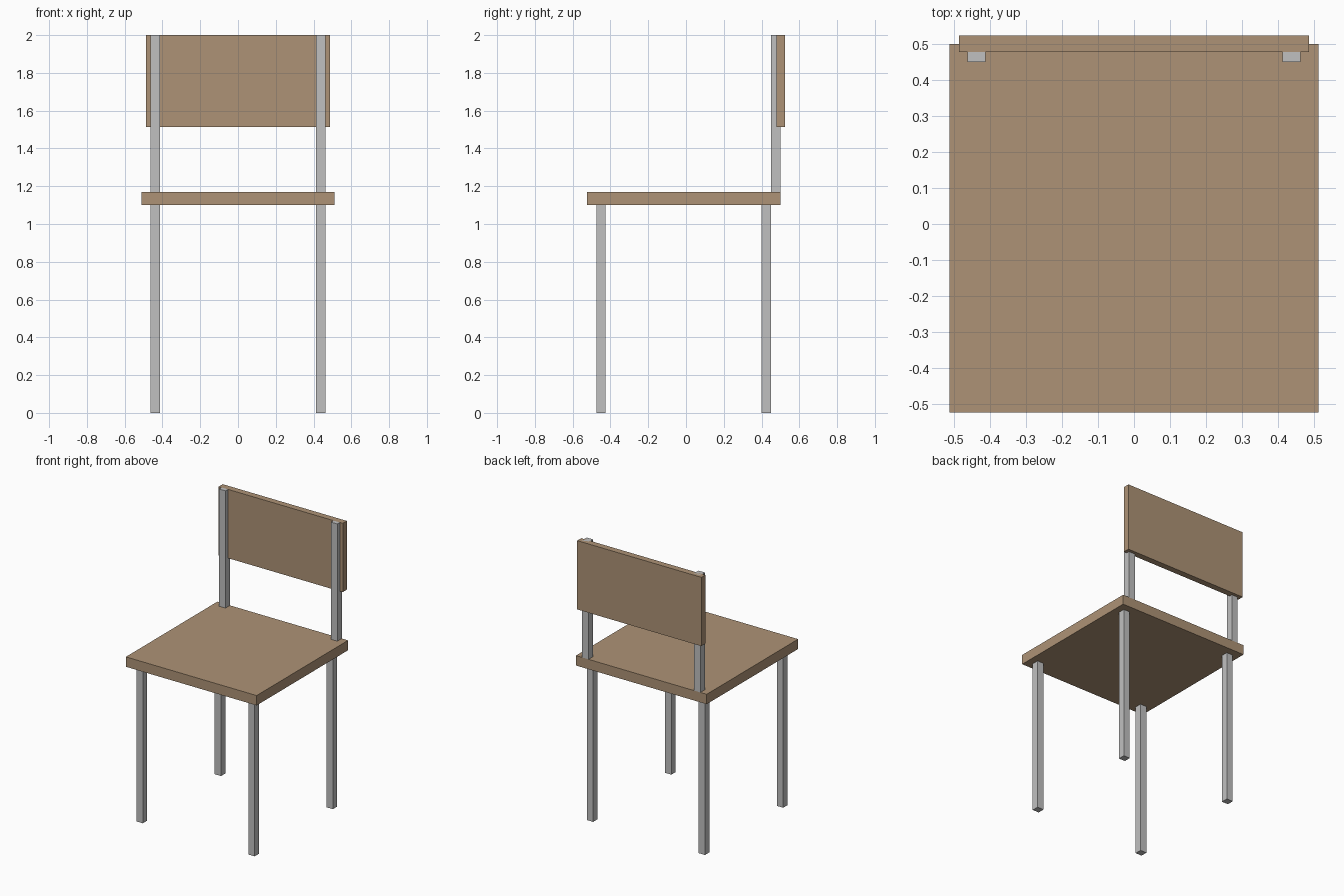
import bpy

# Remove the default object
cube = bpy.data.objects.get("Cube")
if cube:
    bpy.data.objects.remove(cube, do_unlink=True)


def make_material(name, colour):
    mat = bpy.data.materials.new(name)
    mat.use_nodes = True
    mat.diffuse_color = colour
    mat.node_tree.nodes["Principled BSDF"].inputs["Base Color"].default_value = colour
    return mat


def box(name, mat, x, y, z):
    """Axis-aligned box from (low, high) limits on each axis."""
    bpy.ops.mesh.primitive_cube_add(size=1)
    obj = bpy.context.object
    obj.name = name
    limits = (x, y, z)
    obj.location = [(low + high) / 2 for low, high in limits]
    obj.scale = [high - low for low, high in limits]
    obj.data.materials.append(mat)
    return obj


wood = make_material("tan wood", (0.42, 0.29, 0.18, 1))
metal = make_material("light grey metal", (0.53, 0.53, 0.53, 1))

SEAT_BOTTOM, SEAT_TOP, TOP = 1.1, 1.17, 2.0
INNER, OUTER = 0.413, 0.463

# Seat and backrest panels
box("seat", wood, (-0.512, 0.512), (-0.523, 0.5), (SEAT_BOTTOM, SEAT_TOP))
box("backrest", wood, (-0.486, 0.486), (0.478, 0.523), (1.513, TOP))

# Legs and backrest posts, one set per side
for side, x in (("left", (INNER, OUTER)), ("right", (-OUTER, -INNER))):
    box("front_leg_" + side, metal, x, (-0.475, -0.426), (0, SEAT_BOTTOM))
    box("back_leg_" + side, metal, x, (0.4, 0.449), (0, SEAT_BOTTOM))
    box("back_post_" + side, metal, x, (0.45, 0.5), (SEAT_TOP, TOP))
